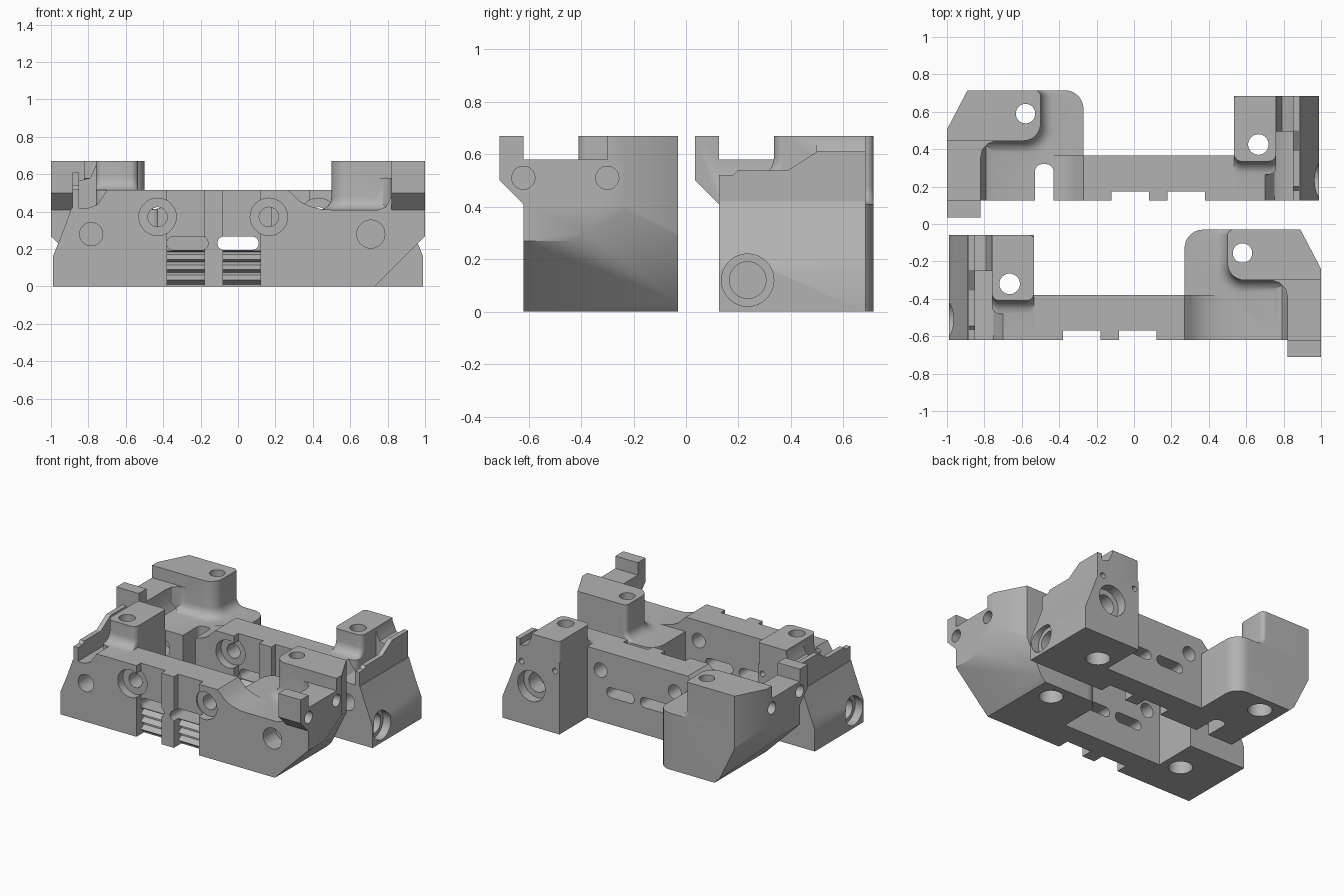
import bpy, bmesh
from math import sin, cos, pi, tau
from mathutils import Vector

cube = bpy.data.objects.get("Cube")
if cube:
    bpy.data.objects.remove(cube)

steel = bpy.data.materials.new("machined_grey")
steel.use_nodes = True
grey = (0.45, 0.45, 0.45, 1)
steel.diffuse_color = grey
steel.node_tree.nodes["Principled BSDF"].inputs["Base Color"].default_value = grey


def make(name, bm):
    bmesh.ops.recalc_face_normals(bm, faces=bm.faces[:])
    mesh = bpy.data.meshes.new(name)
    bm.to_mesh(mesh)
    bm.free()
    ob = bpy.data.objects.new(name, mesh)
    bpy.context.collection.objects.link(ob)
    mesh.materials.append(steel)
    return ob


def loft(name, rings):
    """Closed solid through matching rings of 3D points."""
    bm = bmesh.new()
    vs = [[bm.verts.new(p) for p in ring] for ring in rings]
    bm.faces.new(vs[0])
    bm.faces.new(vs[-1])
    n = len(vs[0])
    for a, b in zip(vs, vs[1:]):
        for i in range(n):
            j = (i + 1) % n
            bm.faces.new((a[i], a[j], b[j], b[i]))
    return make(name, bm)


def prism(name, pts, axis, lo, hi):
    """Extrude a 2D outline along x (y,z), y (x,z) or z (x,y)."""
    place = {"x": lambda p, t: (t, p[0], p[1]),
             "y": lambda p, t: (p[0], t, p[1]),
             "z": lambda p, t: (p[0], p[1], t)}[axis]
    return loft(name, [[place(p, t) for p in pts] for t in (lo, hi)])


def circle(x, y, r, n=32):
    return [(x + r * cos(tau * i / n), y + r * sin(tau * i / n)) for i in range(n)]


def rounded(x0, x1, y0, y1, radii):
    """Rectangle with a radius for each corner, from lower left anticlockwise."""
    pts = []
    corners = [(x0, y0, 1, 1), (x1, y0, -1, 1), (x1, y1, -1, -1), (x0, y1, 1, -1)]
    for k, ((x, y, sx, sy), r) in enumerate(zip(corners, radii)):
        if r == 0:
            pts.append((x, y))
            continue
        for i in range(9):
            a = pi + k * pi / 2 + i * pi / 16
            pts.append((x + sx * r + r * cos(a), y + sy * r + r * sin(a)))
    return pts


def boolean(ob, other, op):
    mod = ob.modifiers.new("cut", "BOOLEAN")
    mod.operation, mod.object, mod.solver = op, other, "EXACT"
    dg = bpy.context.evaluated_depsgraph_get()
    mesh = bpy.data.meshes.new_from_object(ob.evaluated_get(dg))
    ob.modifiers.clear()
    ob.data = mesh
    bpy.data.objects.remove(other)


def hole(ob, axis, u, v, r, lo, hi):
    boolean(ob, prism("cutter", circle(u, v, r), axis, lo, hi), "DIFFERENCE")


# Concave fillet: outward offset against height above the floor
FILLET = [(0.07 * (1 - sin(a)), 0.07 * (1 - cos(a))) for a in (i * pi / 12 for i in range(7))]

# Centre bar, running down to the low floor of the large end
jaw = prism("front_jaw", [(-0.7, 0), (0.5, 0), (0.5, 0.41), (0.45, 0.412), (0.38, 0.43),
                          (0.33, 0.455), (0.3, 0.485), (0.27, 0.515), (-0.7, 0.515)],
            "y", -0.62, -0.38)
parts = []

# Small end: sloped outer side, shelf, rib and pillar
parts.append(prism("small_end", [(-0.535, 0), (-0.99, 0), (-0.99, 0.16), (-0.96, 0.235), (-0.93, 0.31),
                                 (-0.89, 0.42), (-0.8, 0.42), (-0.75, 0.44), (-0.7, 0.515),
                                 (-0.535, 0.515)], "y", -0.62, -0.06))
parts.append(prism("rib", [(-0.62, 0.35), (-0.06, 0.35), (-0.06, 0.61), (-0.245, 0.61), (-0.355, 0.54),
                           (-0.545, 0.54), (-0.565, 0.52), (-0.62, 0.52)], "x", -0.885, -0.85))
parts.append(prism("shoulder", [(-0.87, 0.3), (-0.87, 0.56), (-0.79, 0.58), (-0.75, 0.67), (-0.7, 0.67),
                                (-0.7, 0.3)], "y", -0.25, -0.06))
rings = [[(x, y, 0.515 + h) for x, y in rounded(-0.76, -0.535, -0.41 - o, -0.06, (0.04, 0.04, 0.02, 0))]
         for o, h in FILLET]
base = [(x, y, 0.3) for x, y, z in rings[0]]
top = [(x, y, 0.67) for x, y, z in rings[-1]]
parts.append(loft("pillar", [base] + rings + [top]))

# Large end: low floor, raised block with fillet, hooked strip
parts.append(prism("large_end", rounded(0.27, 1, -0.62, -0.03, (0, 0, 0, 0.1)), "z", 0, 0.41))
rings = [[(x, y, 0.41 + h) for x, y in rounded(0.5 - o, 1, -0.3 - o, -0.03, (0.09 + o, 0, 0, 0.03))]
         for o, h in FILLET]
base = [(x, y, 0.3) for x, y, z in rings[0]]
top = [(x, y, 0.67) for x, y, z in rings[-1]]
parts.append(loft("raised_block", [base] + rings + [top]))
parts.append(prism("hook_strip", [(-0.62, 0.3), (-0.62, 0.41), (-0.71, 0.5), (-0.71, 0.67), (-0.62, 0.67),
                                  (-0.62, 0.58), (-0.2, 0.58), (-0.2, 0.3)], "x", 0.82, 1))
parts.append(prism("strip_fillet", [(0.83, -0.28), (0.73, -0.28), (0.74, -0.301), (0.78, -0.315),
                                    (0.81, -0.345), (0.82, -0.39), (0.83, -0.39)], "z", 0.35, 0.58))
parts.append(prism("strip_foot", [(0.9, 0.35), (0.75, 0.35), (0.75, 0.41), (0.79, 0.425), (0.82, 0.48),
                                  (0.9, 0.48)], "y", -0.62, -0.25))
for part in parts:
    boolean(jaw, part, "UNION")

# Bevelled corner of the large end
bm = bmesh.new()
bm.from_mesh(jaw.data)
for co, no in [((0.73, 0, 0), (1, 0, -1)),
               ((1, -0.24, 0), (0.21, 0.11, 0)),
               ((1, -0.43, 0.27), (0.043, 0.0127, -0.0209))]:
    cut = bmesh.ops.bisect_plane(bm, geom=bm.verts[:] + bm.edges[:] + bm.faces[:], dist=1e-5,
                                 plane_co=co, plane_no=Vector(no).normalized(), clear_outer=True)
    rim = [e for e in bm.edges if e.is_boundary]
    bmesh.ops.holes_fill(bm, edges=rim, sides=0)
bmesh.ops.recalc_face_normals(bm, faces=bm.faces[:])
bm.to_mesh(jaw.data)
bm.free()

# Front recesses with serrations below and a rounded slot above them
teeth = [(-0.7, 0.6), (-0.57, 0.6), (-0.57, 0.19)]
for i in range(3):
    z = 0.19 - i * 0.055
    teeth += [(-0.535, z - 0.005), (-0.535, z - 0.02), (-0.57, z - 0.045)]
teeth += [(-0.535, 0.01), (-0.535, -0.1), (-0.7, -0.1)]
for x in (-0.28, 0.02):
    boolean(jaw, prism("cutter", teeth, "x", x - 0.1, x + 0.1), "DIFFERENCE")
for x in (-0.27, 0):
    slot = rounded(x - 0.11, x + 0.11, 0.195, 0.267, (0.035,) * 4)
    boolean(jaw, prism("cutter", slot, "y", -0.8, -0.2), "DIFFERENCE")

# Bores: axis, centre, radius, extent
for bore in [("y", -0.43, 0.372, 0.1, -0.7, -0.56), ("y", -0.43, 0.372, 0.052, -0.7, -0.3),
             ("y", 0.165, 0.372, 0.1, -0.7, -0.56), ("y", 0.165, 0.372, 0.052, -0.7, -0.3),
             ("y", -0.785, 0.28, 0.062, -0.7, -0.45), ("y", 0.71, 0.28, 0.075, -0.7, -0.48),
             ("y", -0.76, 0.29, 0.11, -0.13, 0), ("y", -0.76, 0.29, 0.07, -0.25, 0),
             ("y", -0.84, 0.45, 0.02, -0.12, 0), ("y", -0.57, 0.45, 0.02, -0.12, 0),
             ("x", -0.51, 0.12, 0.1, -1.1, -0.93), ("x", -0.51, 0.12, 0.07, -1.1, -0.8),
             ("x", -0.62, 0.51, 0.044, 0.93, 1.1), ("x", -0.3, 0.51, 0.044, 0.93, 1.1),
             ("z", -0.665, -0.32, 0.055, -0.1, 0.8), ("z", 0.58, -0.155, 0.052, -0.1, 0.8),
             ("z", -0.665, -0.32, 0.08, -0.1, 0.1), ("z", 0.58, -0.155, 0.08, -0.1, 0.1)]:
    hole(jaw, *bore)

# Back jaw: mirrored and shifted, with one extra slot
back = bpy.data.objects.new("back_jaw", jaw.data.copy())
bpy.context.collection.objects.link(back)
for v in back.data.vertices:
    v.co.x *= -1
    v.co.y += 0.745
back.data.flip_normals()
boolean(back, prism("cutter", rounded(-0.53, -0.43, 0.05, 0.32, (0, 0, 0.04, 0.04)), "z", -0.1, 0.6),
        "DIFFERENCE")

for ob in (jaw, back):
    bpy.ops.object.select_all(action="DESELECT")
    ob.select_set(True)
    bpy.context.view_layer.objects.active = ob
    bpy.ops.object.shade_smooth_by_angle()
